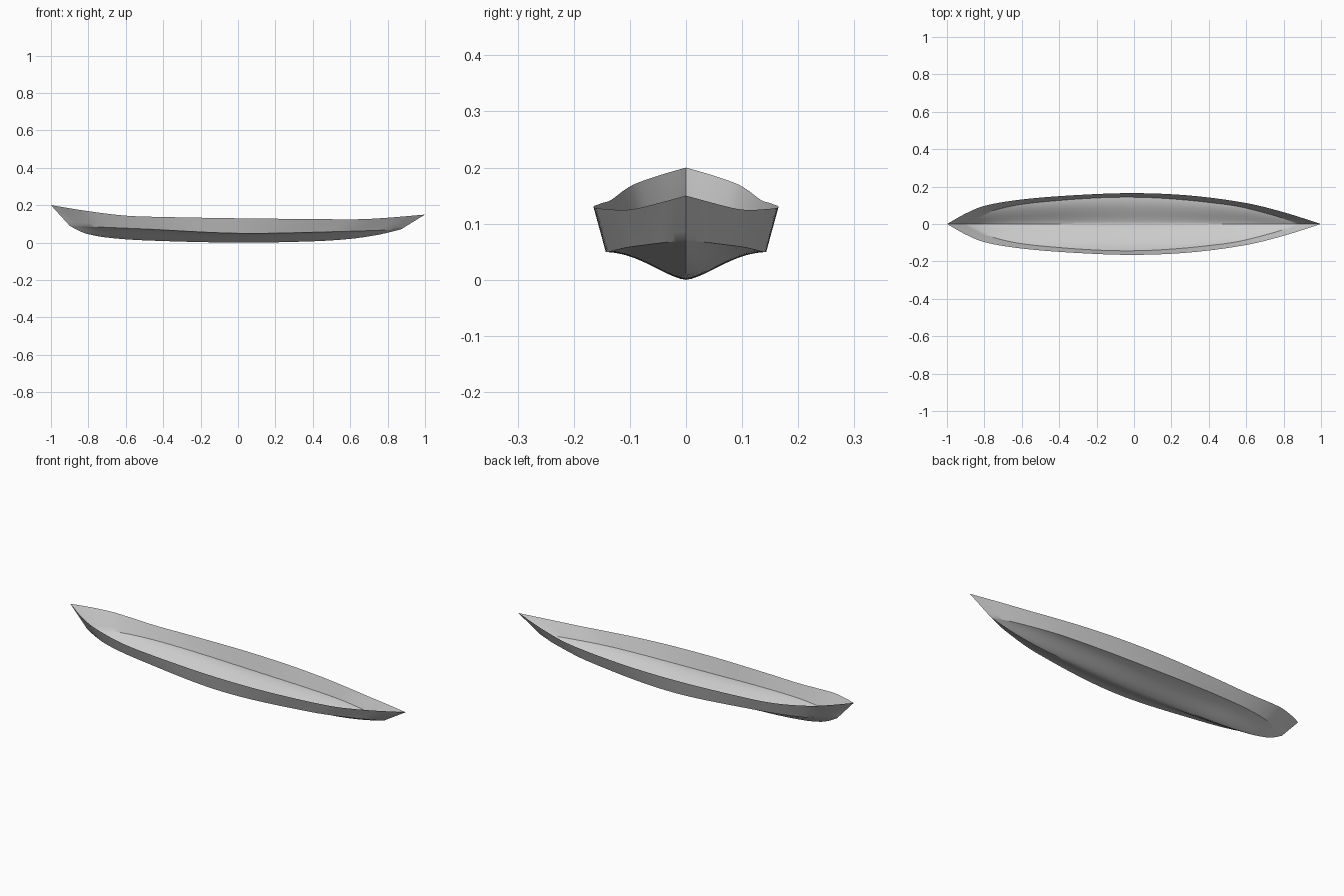
import bpy, bmesh, math

cube = bpy.data.objects.get("Cube")
if cube:
    bpy.data.objects.remove(cube, do_unlink=True)


def curve(points):
    """Smooth interpolation through (x, value) points."""
    n = len(points)
    slope = []
    for i in range(n):
        a, b = points[max(i - 1, 0)], points[min(i + 1, n - 1)]
        slope.append((b[1] - a[1]) / (b[0] - a[0]))

    def at(x):
        i = 0
        while i < n - 2 and x > points[i + 1][0]:
            i += 1
        (x0, v0), (x1, v1) = points[i], points[i + 1]
        h = x1 - x0
        s = min(max((x - x0) / h, 0), 1)
        return (v0 * (1 + 2 * s) * (1 - s) ** 2 + v1 * s * s * (3 - 2 * s)
                + h * s * (1 - s) * (slope[i] * (1 - s) - slope[i + 1] * s))
    return at


# Hull lines: rim, chine (side to bottom edge) and keel
rim_y = curve([(-1, 0), (-.9, .056), (-.8, .097), (-.6, .131), (-.3, .155), (0, .165),
               (.3, .152), (.6, .112), (.8, .063), (1, 0)])
rim_z = curve([(-1, .2), (-.8, .168), (-.6, .144), (-.4, .137), (0, .13),
               (.4, .126), (.65, .125), (.8, .133), (1, .15)])
chine_y = curve([(-.9, 0), (-.74, .075), (-.5, .117), (0, .143), (.5, .103), (.75, .045), (.87, 0)])
chine_z = curve([(-.9, .09), (-.5, .073), (0, .05), (.5, .058), (.87, .07)])
keel_z = curve([(-.9, .09), (-.85, .063), (-.8, .045), (-.7, .027), (-.5, .012), (0, 0),
                (.4, .007), (.6, .02), (.75, .042), (.87, .07)])

STATIONS, BOTTOM, SIDE = 96, 14, 5


def half_section(t):
    """Points of one half section, from the keel out to the rim."""
    x = t * (.9 if t < 0 else .87)
    cy, cz, kz = chine_y(x), chine_z(x), keel_z(x)
    sharp = min(1, .12 + .88 * abs(t) ** 2)
    pts = []
    for i in range(BOTTOM + 1):
        u = i / BOTTOM
        rounded = (1 - math.cos(math.pi * u ** .8)) / 2
        pts.append((x, cy * u, kz + (cz - kz) * (sharp * u + (1 - sharp) * rounded)))
    for i in range(1, SIDE + 1):
        v = i / SIDE
        pts.append((x + (t - x) * v, cy + (rim_y(t) - cy) * v, cz + (rim_z(t) - cz) * v))
    return pts


# Open hull shell, lofted through mirrored sections
bm = bmesh.new()
rows = []
for s in range(STATIONS + 1):
    half = half_section(-math.cos(math.pi * s / STATIONS))
    full = [(x, -y, z) for x, y, z in reversed(half[1:])] + half
    rows.append([bm.verts.new(p) for p in full])
for a, b in zip(rows, rows[1:]):
    for i in range(len(a) - 1):
        bm.faces.new((a[i], a[i + 1], b[i + 1], b[i]))
bmesh.ops.remove_doubles(bm, verts=bm.verts, dist=.00005)
bm.normal_update()
if sum(f.normal.z * f.calc_area() for f in bm.faces) > 0:
    bmesh.ops.reverse_faces(bm, faces=bm.faces)

mesh = bpy.data.meshes.new("hull")
bm.to_mesh(mesh)
bm.free()
hull = bpy.data.objects.new("hull", mesh)
bpy.context.collection.objects.link(hull)

# Plain grey finish
grey = bpy.data.materials.new("light grey")
grey.use_nodes = True
grey.diffuse_color = (.6, .6, .6, 1)
grey.node_tree.nodes["Principled BSDF"].inputs["Base Color"].default_value = (.6, .6, .6, 1)
mesh.materials.append(grey)

bpy.ops.object.select_all(action='DESELECT')
hull.select_set(True)
bpy.context.view_layer.objects.active = hull
bpy.ops.object.shade_smooth_by_angle(angle=math.radians(30))
